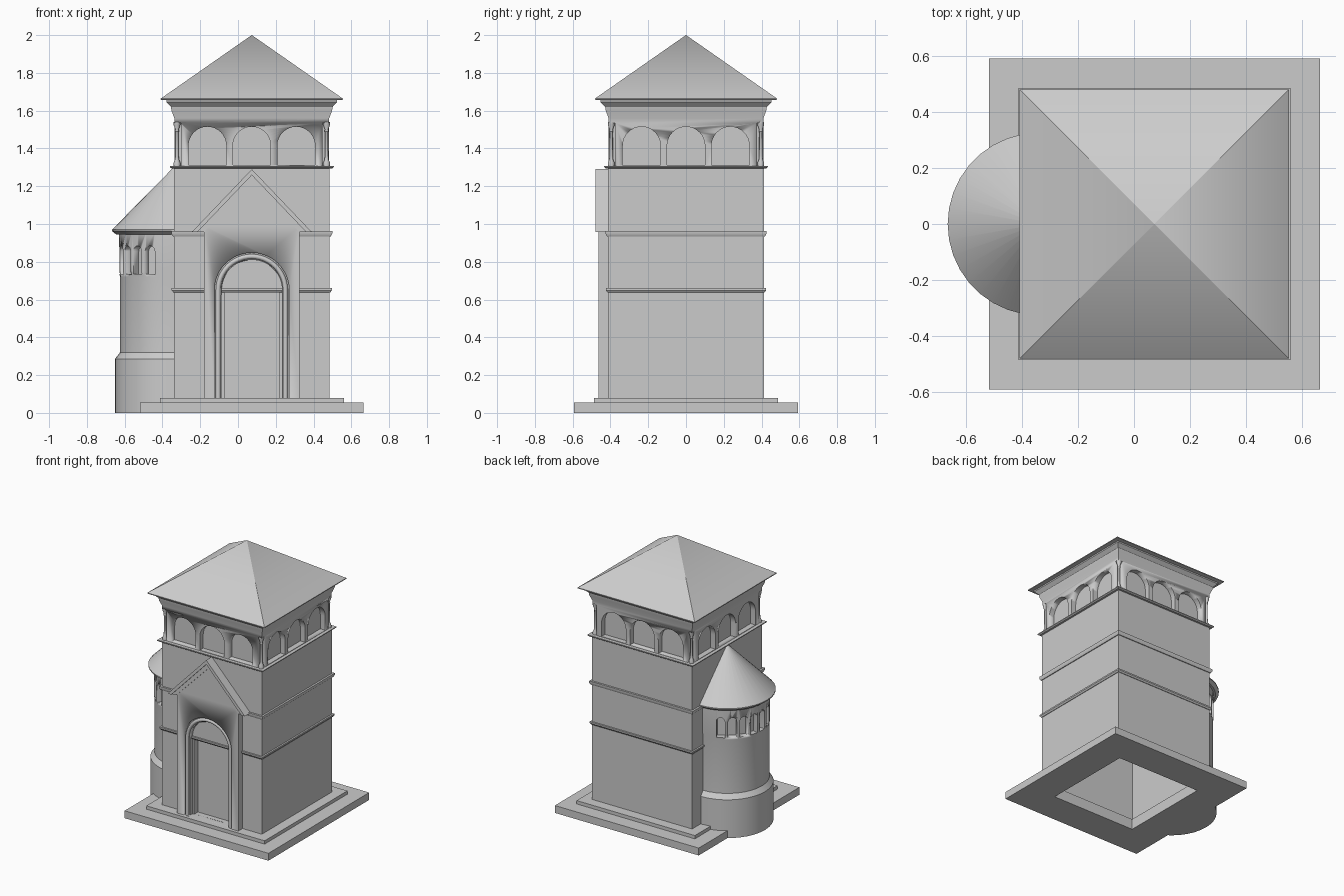
import bpy, bmesh, math
from mathutils import Matrix, Vector

if "Cube" in bpy.data.objects:
    bpy.data.objects.remove(bpy.data.objects["Cube"])

CX = 0.073      # tower axis
AX = -0.34      # apse axis


def finish(name, bm, smooth=True):
    bmesh.ops.recalc_face_normals(bm, faces=bm.faces[:])
    me = bpy.data.meshes.new(name)
    bm.to_mesh(me)
    bm.free()
    ob = bpy.data.objects.new(name, me)
    bpy.context.collection.objects.link(ob)
    if smooth:
        bpy.ops.object.select_all(action='DESELECT')
        bpy.context.view_layer.objects.active = ob
        ob.select_set(True)
        bpy.ops.object.shade_smooth_by_angle(angle=math.radians(35))
    return ob


def loft(name, loops, closed=False):
    """Skin a stack of equal-length loops; caps the ends unless closed."""
    bm = bmesh.new()
    rings = [[bm.verts.new(p) for p in lp] for lp in loops]
    n = len(rings[0])
    pairs = list(zip(rings, rings[1:])) + ([(rings[-1], rings[0])] if closed else [])
    for a, b in pairs:
        for i in range(n):
            j = (i + 1) % n
            bm.faces.new((a[i], a[j], b[j], b[i]))
    if not closed:
        bm.faces.new(rings[0])
        bm.faces.new(rings[-1])
    bmesh.ops.remove_doubles(bm, verts=bm.verts[:], dist=1e-5)
    return finish(name, bm)


def square(h, z):
    return [(CX + sx * h, sy * h, z) for sx, sy in ((-1, -1), (1, -1), (1, 1), (-1, 1))]


def half_round(r, z, n=18):
    return [(AX + 0.01 + r * math.cos(a) - 0.01, r * math.sin(a), z)
            for a in (math.pi / 2 + math.pi * i / n for i in range(n + 1))]


def circle(x, y, r, z, n=12):
    return [(x + r * math.cos(2 * math.pi * i / n), y + r * math.sin(2 * math.pi * i / n), z) for i in range(n)]


def squares(name, prof, closed=False):
    return loft(name, [square(h, z) for h, z in prof], closed)


def prism(name, pts, y0, y1, mat=Matrix.Translation((CX, 0, 0))):
    return loft(name, [[mat @ Vector((u, y, z)) for u, z in pts] for y in (y0, y1)])


def arch(w, z0, zs, n=16):
    return [(-w, z0), (w, z0)] + [(w * math.cos(math.pi * i / n), zs + w * math.sin(math.pi * i / n))
                                  for i in range(n + 1)]


def rect(u0, u1, z0, z1):
    return [(u0, z0), (u1, z0), (u1, z1), (u0, z1)]


def cut(ob, cutters):
    for c in cutters:
        m = ob.modifiers.new("cut", 'BOOLEAN')
        m.operation = 'DIFFERENCE'
        m.solver = 'EXACT'
        m.object = c
        bpy.context.view_layer.objects.active = ob
        bpy.ops.object.modifier_apply(modifier=m.name)


def discard(cutters):
    for c in cutters:
        bpy.data.objects.remove(c, do_unlink=True)


# stepped plinth, open in the middle
squares("plinth", [(.35, 0), (.592, 0), (.592, .055), (.487, .055), (.487, .08), (.35, .08)], True)

# hollow tower body
body = squares("tower_body", [(.36, 1.25), (.36, .04), (.412, .04), (.412, 1.3)])

# string courses
for nm, z0, z1, h in (("lower_course", .638, .66, .424), ("upper_course", .935, .963, .426),
                      ("belfry_course", 1.295, 1.308, .434)):
    zm = (z0 + z1) / 2
    squares(nm, [(.40, z0), (h - .008, z0), (h, zm), (h, z1), (.40, z1)], True)

# belfry with three blind arches per side and notched corners
belfry = squares("belfry", [(.41, 1.3), (.41, 1.56), (.425, 1.60), (.428, 1.62), (.452, 1.645), (.452, 1.665)])
tools = []
for k in range(4):
    rot = Matrix.Translation((CX, 0, 0)) @ Matrix.Rotation(k * math.pi / 2, 4, 'Z')
    for u in (-.235, 0, .235):
        tools.append(prism("arch_cutter", arch(.1, 1.312, 1.415), -.5, -.37, rot @ Matrix.Translation((u, 0, 0))))
    tools.append(prism("corner_cutter", rect(.375, .5, 1.306, 1.535), -.5, -.375, rot))
cut(belfry, tools)
discard(tools)

# corner colonettes
for sx in (-1, 1):
    for sy in (-1, 1):
        prof = [(.018, 1.305), (.018, 1.325), (.011, 1.34), (.009, 1.36), (.008, 1.485),
                (.011, 1.49), (.009, 1.5), (.018, 1.525), (.018, 1.54)]
        loft("corner_colonette", [circle(CX + sx * .396, sy * .396, r, z) for r, z in prof])

# pyramid roof
squares("tower_roof", [(.45, 1.655), (.482, 1.658), (.482, 1.664), (0.0005, 2.0)])

# apse with arcaded band
apse = loft("apse_wall", [half_round(r, z) for r, z in
                          ((.312, 0), (.312, .285), (.285, .32), (.285, .72), (.290, .75), (.290, .96))])
tools = []
for i in range(-4, 5):
    m = Matrix.Translation((AX, 0, 0)) @ Matrix.Rotation(math.radians(-90 + i * 16), 4, 'Z')
    tools.append(prism("niche_cutter", arch(.029, .735, .855, 8), -.35, -.245, m))
cut(apse, tools)
discard(tools)
loft("apse_roof", [half_round(r, z) for r, z in ((.28, .945), (.305, .945), (.327, .962), (.327, .97), (.001, 1.3))])

# porch front with recessed doorway
porch = prism("porch", [(-.253, .05), (.253, .05), (.253, .99), (0, 1.25), (-.253, .99)], -.462, -.405)
tools = [prism("c", arch(.198, .08, .65, 24), -.5, -.438),
         prism("c", arch(.16, .08, .65, 24), -.5, -.411)]
cut(porch, tools)
discard(tools)
door = prism("door_cutter", rect(-.145, .145, .08, .648), -.5, -.368)
cut(porch, [door])
cut(body, [door])
discard([door])

# stepped gable moulding
for nm, w, top, t, y in (("gable_moulding", .305, 1.268, .05, -.468), ("gable_coping", .318, 1.29, .03, -.478)):
    s = (top - .957) / w
    prism(nm, [(-w, .957), (-w + t, .957), (0, top - t * s), (w - t, .957), (w, .957), (0, top)], y, -.405)

# round archivolt roll
cu = bpy.data.curves.new("door_roll", 'CURVE')
cu.dimensions = '3D'
cu.bevel_depth = .013
cu.bevel_resolution = 2
cu.use_fill_caps = True
path = [(-.178, .08)] + [(-.178 * math.cos(math.pi * i / 24), .65 + .178 * math.sin(math.pi * i / 24))
                         for i in range(25)] + [(.178, .08)]
sp = cu.splines.new('POLY')
sp.points.add(len(path) - 1)
for p, (u, z) in zip(sp.points, path):
    p.co = (CX + u, -.445, z, 1)
bpy.context.collection.objects.link(bpy.data.objects.new("door_roll", cu))
